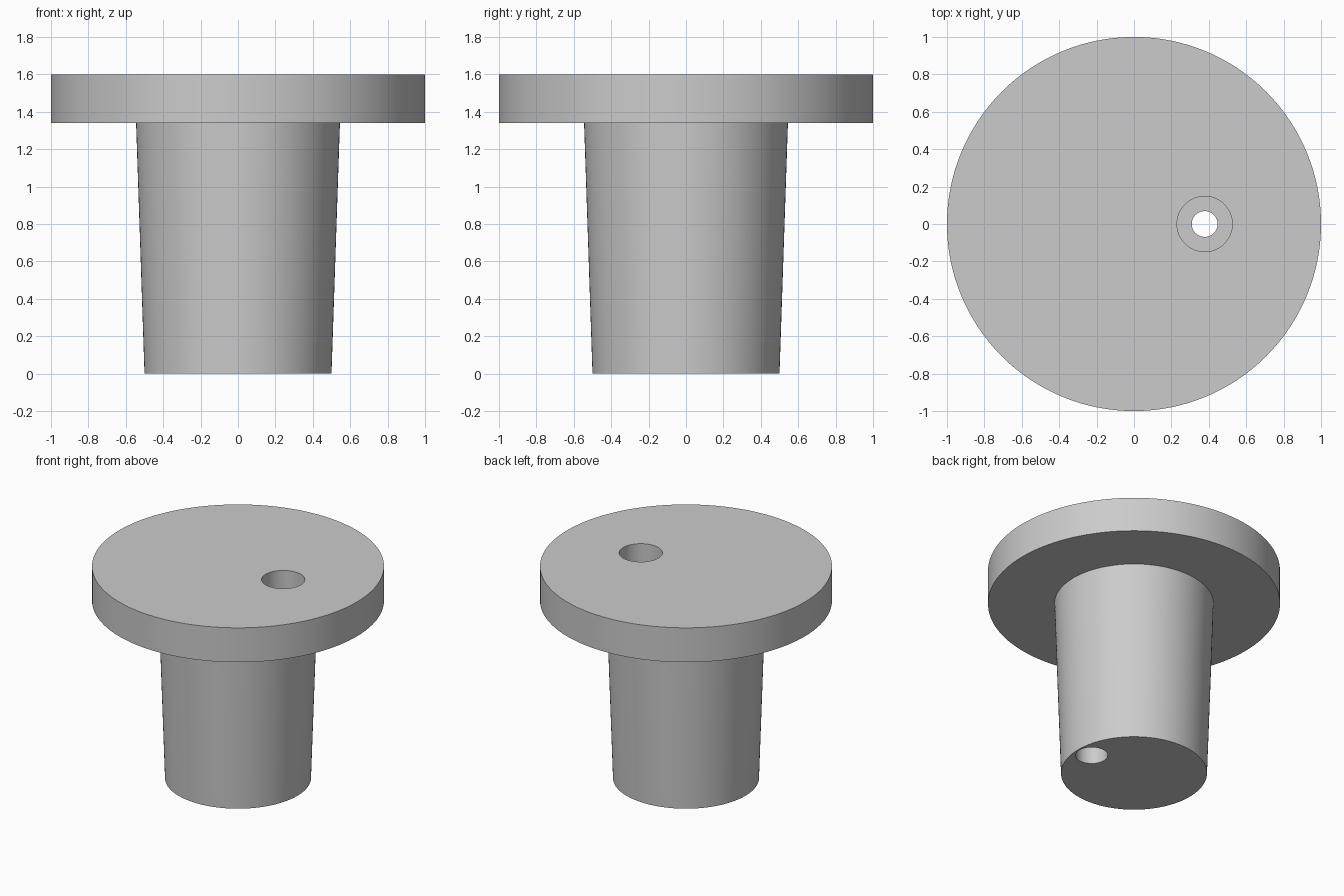
import bpy
import bmesh
import math

cube = bpy.data.objects.get("Cube")
if cube:
    bpy.data.objects.remove(cube, do_unlink=True)

# Plain grey material
GREY = (0.6, 0.6, 0.6, 1.0)
grey = bpy.data.materials.new("plain grey")
grey.use_nodes = True
grey.diffuse_color = GREY
grey.node_tree.nodes["Principled BSDF"].inputs["Base Color"].default_value = GREY


def turned(name, profile, segments, x=0.0):
    """Solid of revolution from (radius, height) points, capped at both ends."""
    bm = bmesh.new()
    rings = []
    for r, z in profile:
        angles = [2 * math.pi * i / segments for i in range(segments)]
        rings.append([bm.verts.new((x + r * math.cos(a), r * math.sin(a), z)) for a in angles])
    for low, high in zip(rings, rings[1:]):
        for i in range(segments):
            j = (i + 1) % segments
            bm.faces.new((low[i], low[j], high[j], high[i]))
    bm.faces.new(list(reversed(rings[0])))
    bm.faces.new(rings[-1])
    bmesh.ops.recalc_face_normals(bm, faces=bm.faces)
    mesh = bpy.data.meshes.new(name)
    bm.to_mesh(mesh)
    bm.free()
    mesh.materials.append(grey)
    obj = bpy.data.objects.new(name, mesh)
    bpy.context.collection.objects.link(obj)
    return obj


# Tapered stem with a wide round flange on top
plug = turned("flanged_plug", [(0.5, 0), (0.545, 1.34), (1, 1.34), (1, 1.6)], 128)

# Stepped bolt hole: wide recess above, narrow bore, medium recess below
cutter = turned("bolt_hole_cutter",
                [(0.11, -0.1), (0.11, 0.4), (0.069, 0.4),
                 (0.069, 1.2), (0.148, 1.2), (0.148, 1.7)], 48, x=0.378)
cutter.hide_render = True

bpy.ops.object.select_all(action="DESELECT")
plug.select_set(True)
bpy.context.view_layer.objects.active = plug
hole = plug.modifiers.new("bolt_hole", "BOOLEAN")
hole.operation = "DIFFERENCE"
hole.solver = "EXACT"
hole.object = cutter
bpy.ops.object.modifier_apply(modifier=hole.name)
bpy.data.objects.remove(cutter, do_unlink=True)

# Smooth round walls, crisp rims
bpy.ops.object.shade_smooth_by_angle(angle=math.radians(30))
